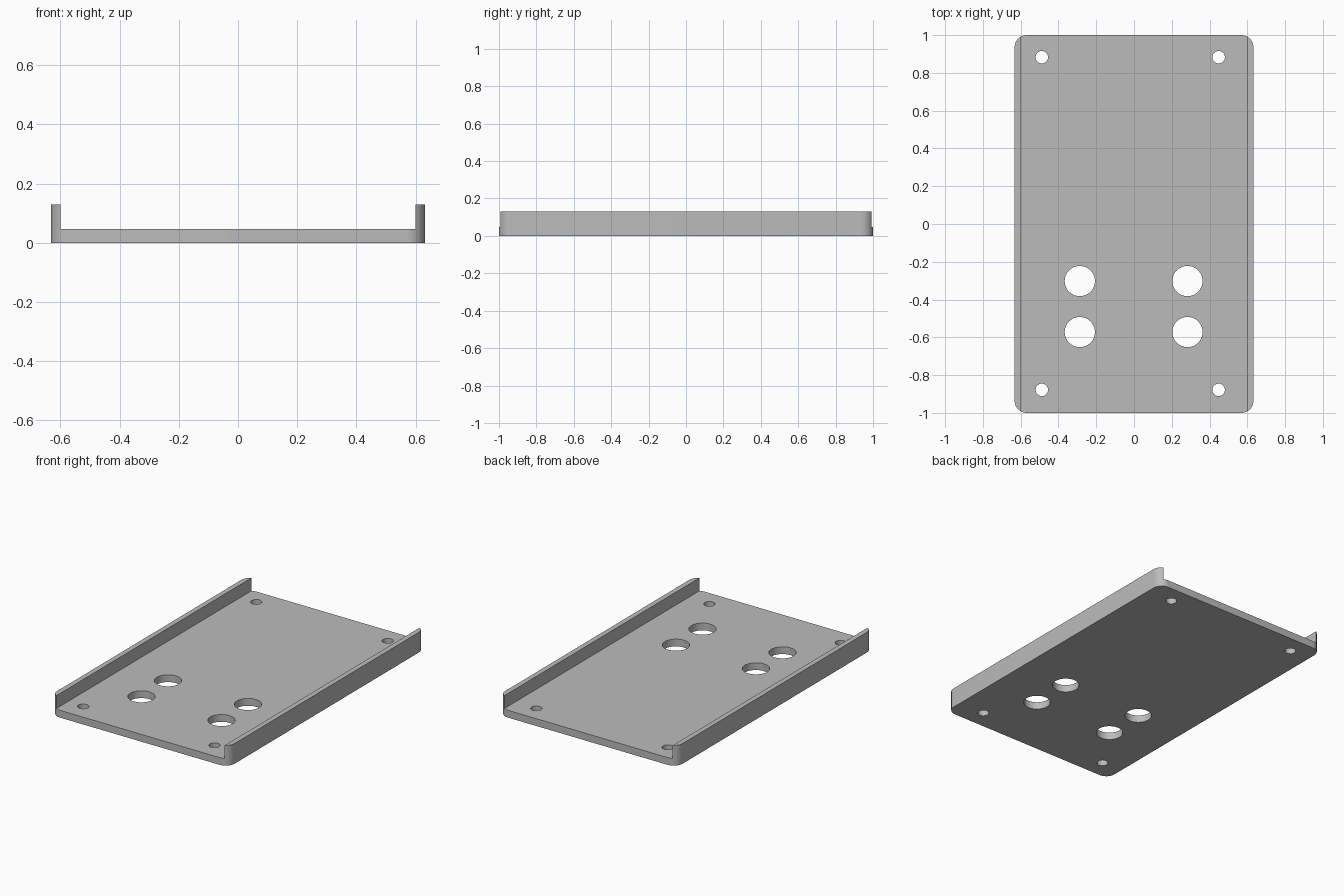
import bpy, bmesh, math

cube = bpy.data.objects.get("Cube")
if cube:
    bpy.data.objects.remove(cube, do_unlink=True)

HALF_W, HALF_L, HEIGHT = 0.632, 1.0, 0.13
FLOOR, INNER, RADIUS = 0.047, 0.599, 0.063

grey = bpy.data.materials.new("plain grey")
colour = (0.5, 0.5, 0.5, 1)
grey.use_nodes = True
grey.diffuse_color = colour
grey.node_tree.nodes["Principled BSDF"].inputs["Base Color"].default_value = colour


def prism(name, outline, z0, z1):
    """Extrude a flat outline from z0 to z1."""
    bm = bmesh.new()
    face = bm.faces.new([bm.verts.new((x, y, z0)) for x, y in outline])
    top = bmesh.ops.extrude_face_region(bm, geom=[face])["geom"]
    bmesh.ops.translate(bm, vec=(0, 0, z1 - z0),
                        verts=[v for v in top if isinstance(v, bmesh.types.BMVert)])
    bmesh.ops.recalc_face_normals(bm, faces=bm.faces)
    mesh = bpy.data.meshes.new(name)
    bm.to_mesh(mesh)
    bm.free()
    mesh.materials.append(grey)
    obj = bpy.data.objects.new(name, mesh)
    bpy.context.collection.objects.link(obj)
    return obj


def arc(cx, cy, r, start, sweep, steps):
    return [(cx + r * math.cos(start + sweep * i / steps),
             cy + r * math.sin(start + sweep * i / steps)) for i in range(steps + 1)]


def cut(target, cutter):
    mod = target.modifiers.new("cut", "BOOLEAN")
    mod.operation, mod.solver, mod.object = "DIFFERENCE", "EXACT", cutter
    bpy.context.view_layer.objects.active = target
    bpy.ops.object.modifier_apply(modifier=mod.name)
    bpy.data.objects.remove(cutter, do_unlink=True)


# Rounded block that becomes the tray
outline = []
for i, (sx, sy) in enumerate([(1, 1), (-1, 1), (-1, -1), (1, -1)]):
    outline += arc(sx * (HALF_W - RADIUS), sy * (HALF_L - RADIUS), RADIUS,
                   i * math.pi / 2, math.pi / 2, 12)
tray = prism("mounting_tray", outline, 0, HEIGHT)

# Open channel between the two side walls
channel = [(-INNER, -2), (INNER, -2), (INNER, 2), (-INNER, 2)]
cut(tray, prism("channel_cutter", channel, FLOOR, 1))

# Screw holes near the corners and four large holes toward the front
holes = [(x, y, 0.033) for x in (-0.488, 0.448) for y in (-0.878, 0.883)]
holes += [(x, y, 0.08) for x in (-0.287, 0.283) for y in (-0.572, -0.302)]
for x, y, r in holes:
    circle = arc(x, y, r, 0, 2 * math.pi, 48)[:-1]
    cut(tray, prism("hole_cutter", circle, -0.1, 0.1))

# Smooth rounded surfaces, keep the edges crisp
bpy.ops.object.select_all(action="DESELECT")
tray.select_set(True)
bpy.context.view_layer.objects.active = tray
bpy.ops.object.shade_smooth_by_angle(angle=math.radians(30))
